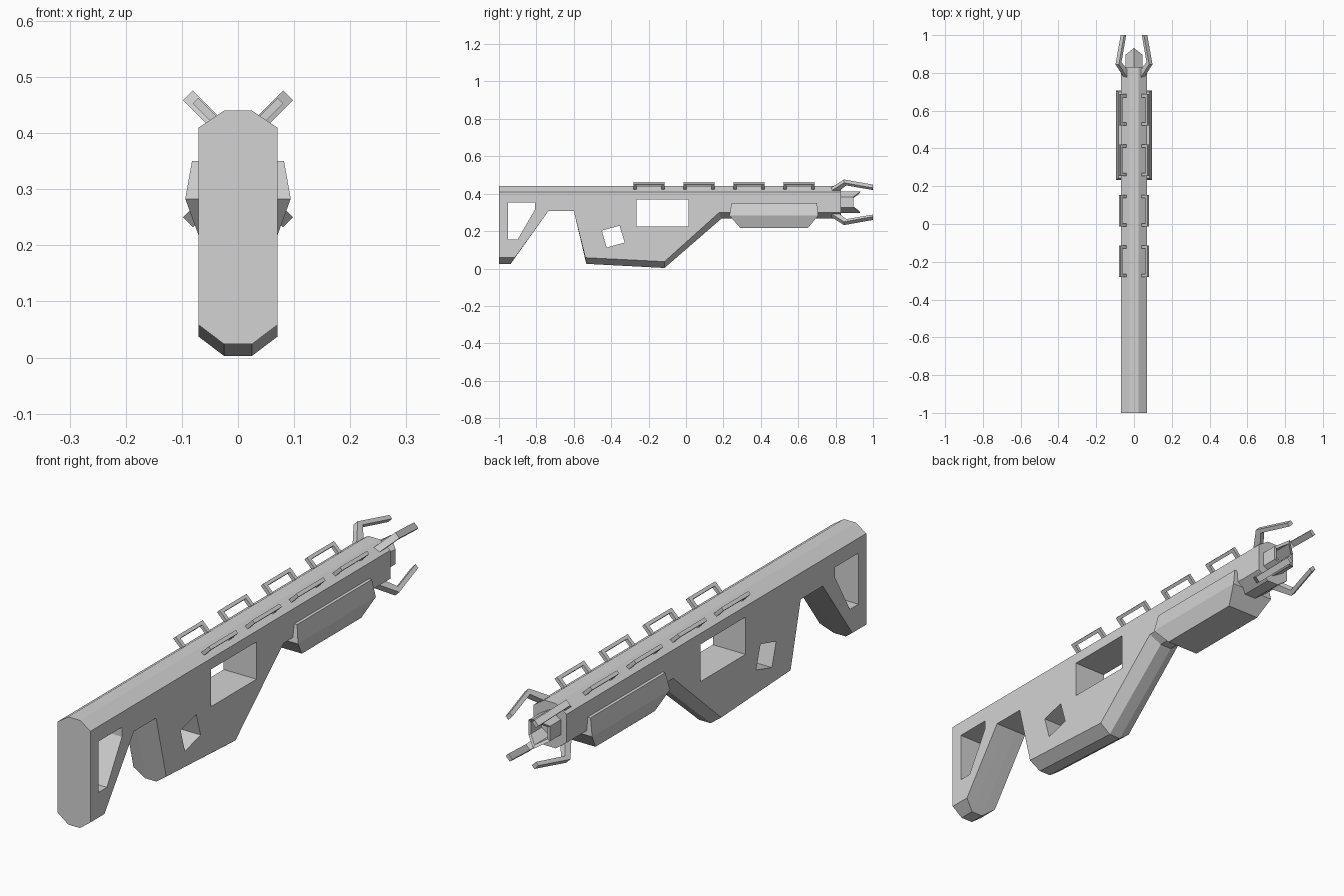
import bpy, bmesh, math
from mathutils import Vector

cube = bpy.data.objects.get("Cube")
if cube:
    bpy.data.objects.remove(cube)

grey = bpy.data.materials.new("plain_grey")
grey.use_nodes = True
COLOUR = (0.65, 0.65, 0.65, 1)
grey.diffuse_color = COLOUR
grey.node_tree.nodes["Principled BSDF"].inputs["Base Color"].default_value = COLOUR


def loft(bm, rings, caps=True, loop=False):
    """Join equal-length rings of points with quads."""
    rows = [[bm.verts.new(p) for p in ring] for ring in rings]
    pairs = list(zip(rows, rows[1:]))
    if loop:
        pairs.append((rows[-1], rows[0]))
    for a, b in pairs:
        for i in range(len(a)):
            j = (i + 1) % len(a)
            bm.faces.new((a[i], a[j], b[j], b[i]))
    if caps and not loop:
        bm.faces.new(rows[0])
        bm.faces.new(rows[-1])


def finish(name, bm):
    bmesh.ops.recalc_face_normals(bm, faces=bm.faces)
    mesh = bpy.data.meshes.new(name)
    bm.to_mesh(mesh)
    bm.free()
    mesh.materials.append(grey)
    obj = bpy.data.objects.new(name, mesh)
    bpy.context.collection.objects.link(obj)
    return obj


def side_prism(bm, outline, half):
    loft(bm, [[(x, y, z) for y, z in outline] for x in (-half, half)])


# Body: side outline and ridge outline make the top and bottom chamfers
side = [(-1, .41), (-1, .058), (-.915, .058), (-.735, .308), (-.6, .308),
        (-.538, .058), (-.115, .037), (.178, .3), (.83, .3), (.83, .41)]
ridge = [(-1, .44), (-1, .024), (-.938, .024), (-.735, .308), (-.6, .308),
         (-.533, .025), (-.115, .003), (.19, .267), (.83, .267), (.83, .44)]
bm = bmesh.new()
loft(bm, [[(x, y, z) for y, z in line] for x, line in
          ((-.07, side), (-.025, ridge), (.025, ridge), (.07, side))])
body = finish("body", bm)

# Three openings through the body
bm = bmesh.new()
for outline in (
        [(-.952, .352), (-.808, .352), (-.808, .315), (-.9, .155), (-.952, .155)],
        [(-.45, .203), (-.355, .229), (-.328, .139), (-.424, .112)],
        [(-.264, .368), (.013, .368), (.013, .224), (-.264, .224)]):
    side_prism(bm, outline, .2)
cutter = finish("opening_cutter", bm)
cutter.hide_render = True
cut = body.modifiers.new("openings", 'BOOLEAN')
cut.operation = 'DIFFERENCE'
cut.solver = 'EXACT'
cut.object = cutter
bpy.context.view_layer.objects.active = body
bpy.ops.object.modifier_apply(modifier=cut.name)
bpy.data.objects.remove(cutter)

# Handguard: three stacked rectangles
bm = bmesh.new()
loft(bm, [[(-x, y0, z), (x, y0, z), (x, y1, z), (-x, y1, z)]
          for x, y0, y1, z in ((.082, .243, .7, .35), (.094, .232, .707, .283),
                               (.07, .29, .652, .217))])
finish("handguard", bm)

# Hollow hexagonal muzzle whose rim peaks at the top and bottom corners
def hexagon(scale, y_side, y_peak):
    points = [(0, .057), (.046, .029), (.046, -.029),
              (0, -.057), (-.046, -.029), (-.046, .029)]
    return [(x * scale, y_peak if x == 0 else y_side, .354 + z * scale)
            for x, z in points]

bm = bmesh.new()
loft(bm, [hexagon(1, .82, .82), hexagon(1, .895, .932),
          hexagon(.78, .895, .925), hexagon(.78, .82, .82)], loop=True)
finish("muzzle", bm)


def diagonal_prism(name, outline, half, sx, sz, z0):
    """Extrude a (y, radius) outline lying in a 45 degree plane."""
    out = Vector((sx, 0, sz)).normalized()
    across = Vector((sx, 0, -sz)).normalized()
    origin = Vector((0, 0, z0))
    bm = bmesh.new()
    loft(bm, [[origin + out * r + across * w + Vector((0, y, 0))
               for y, r in outline] for w in (-half, half)])
    return finish(name, bm)


# Four bent prongs around the muzzle
prong = [(.755, .045), (.845, .126), (1, .087), (1, .071), (.857, .106), (.8, .045)]
for sx, label in ((1, "left"), (-1, "right")):
    diagonal_prism(f"upper_prong_{label}", prong, .0125, sx, 1, .378)
    diagonal_prism(f"lower_prong_{label}", prong, .0125, sx, -1, .33)

# Rows of U-shaped rail brackets on the top chamfers
for sx, label in ((1, "left"), (-1, "right")):
    for i in range(4):
        a = -.28 + i * .267
        b = a + .166
        t = .016
        bracket = [(a, .05), (a, .107), (b, .107), (b, .05),
                   (b - t, .05), (b - t, .094), (a + t, .094), (a + t, .05)]
        diagonal_prism(f"rail_bracket_{label}_{i + 1}", bracket, .007, sx, 1, .382)
